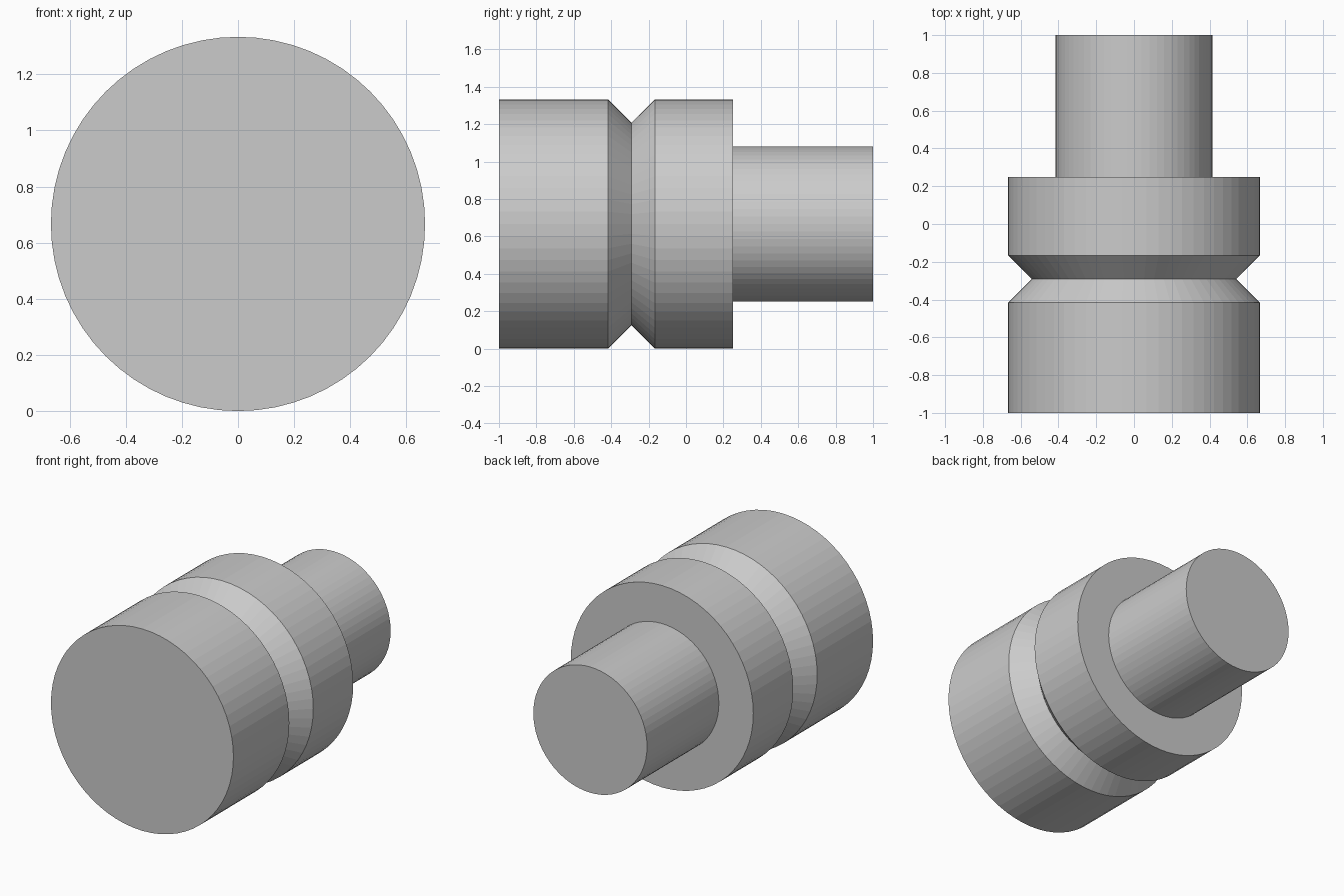
import bpy, bmesh
from math import cos, sin, pi, radians

if "Cube" in bpy.data.objects:
    bpy.data.objects.remove(bpy.data.objects["Cube"])

SEGMENTS = 64
RADIUS = 0.6667

# Half-profile along the shaft: (y, radius), from front cap to back cap
PROFILE = [
    (-1.0, RADIUS), (-0.4167, RADIUS),   # front drum
    (-0.2917, 0.5417),                   # bottom of the V groove
    (-0.1667, RADIUS), (0.25, RADIUS),   # rear drum
    (0.25, 0.4153), (1.0, 0.4153),       # narrow shaft
]


def lathe(name, profile, height):
    """Spin a profile around a y-directed axis and cap both ends."""
    bm = bmesh.new()
    rings = []
    for y, r in profile:
        rings.append([bm.verts.new((r * sin(2 * pi * i / SEGMENTS), y,
                                    height + r * cos(2 * pi * i / SEGMENTS)))
                      for i in range(SEGMENTS)])
    for a, b in zip(rings, rings[1:]):
        for i in range(SEGMENTS):
            j = (i + 1) % SEGMENTS
            bm.faces.new((a[i], a[j], b[j], b[i]))
    bm.faces.new(rings[0])
    bm.faces.new(rings[-1])
    bmesh.ops.recalc_face_normals(bm, faces=bm.faces)
    mesh = bpy.data.meshes.new(name)
    bm.to_mesh(mesh)
    bm.free()
    obj = bpy.data.objects.new(name, mesh)
    bpy.context.collection.objects.link(obj)
    return obj


# Stepped pin with a V groove, flat faceted sides
lathe("grooved_pin", PROFILE, RADIUS)
